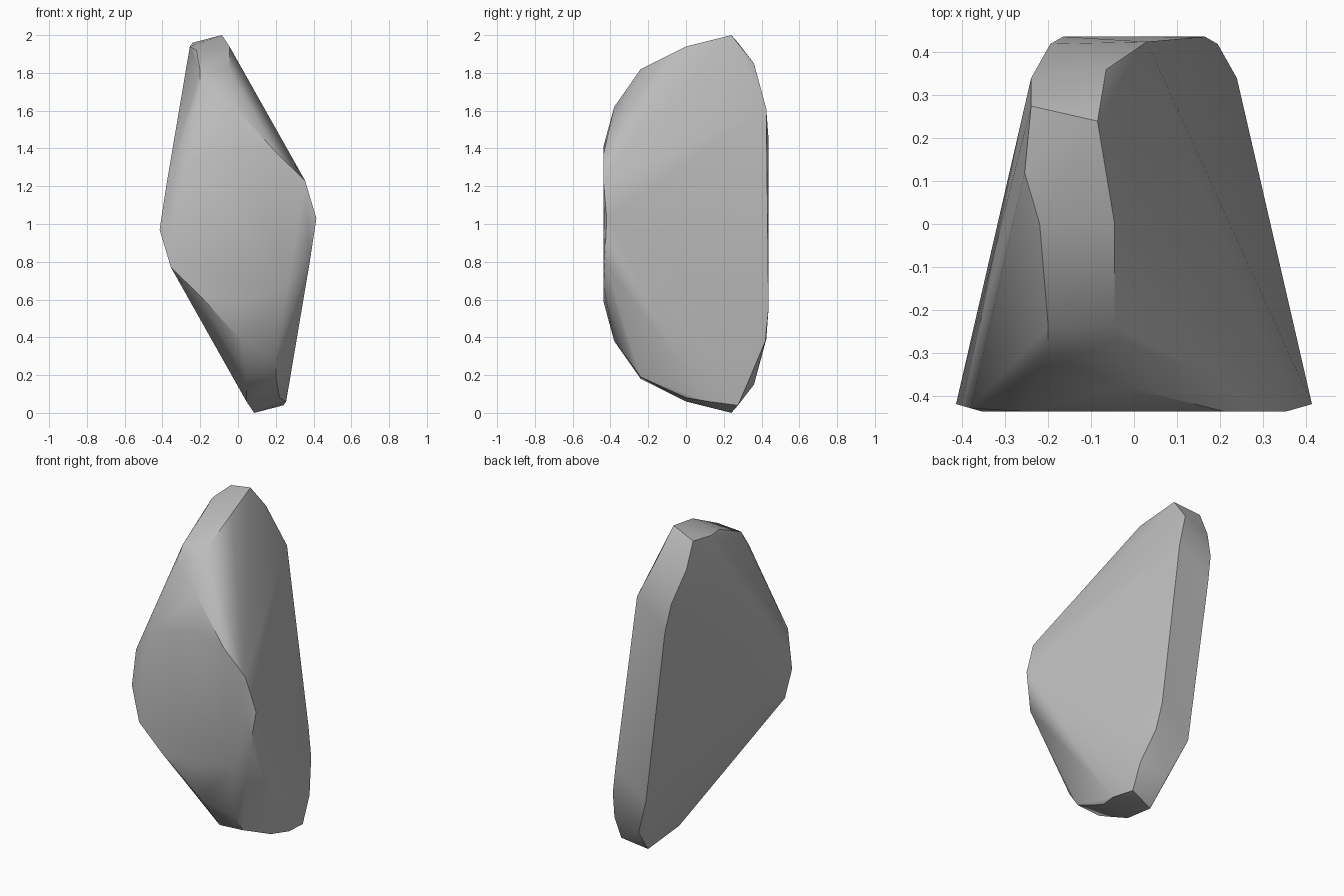
import bpy
import bmesh
import math
from mathutils import Vector

# Remove the default cube
cube = bpy.data.objects.get("Cube")
if cube:
    bpy.data.objects.remove(cube, do_unlink=True)


def flat_material(name, colour):
    """One plain colour, visible in the viewport and in a render."""
    material = bpy.data.materials.new(name)
    material.use_nodes = True
    material.diffuse_color = colour
    shader = material.node_tree.nodes["Principled BSDF"]
    shader.inputs["Base Color"].default_value = colour
    shader.inputs["Roughness"].default_value = 1
    return material


# Chipped corners of the rock's upper half
front_rim = [(-.415, -.42, .97), (-.38, -.43, 1.2), (-.26, -.437, 1.33),
             (0, -.437, 1.41), (.21, -.437, 1.37), (.355, -.437, 1.23)]
crest_right = [(-.02, -.38, 1.62), (-.045, -.24, 1.82), (-.045, 0, 1.94),
               (-.085, .24, 2), (-.065, .36, 1.85), (.03, .425, 1.61)]
crest_left = [(-.2, -.31, 1.71), (-.2, -.24, 1.81), (-.22, 0, 1.92),
              (-.255, .12, 1.94), (-.24, .275, 1.96), (-.24, .34, 1.81),
              (-.195, .42, 1.62), (-.165, .437, 1.45)]
upper_half = front_rim + crest_right + crest_left


def half_turn(corner):
    """Opposite corner: the rock repeats after a half turn about the y axis."""
    x, y, z = corner
    return (-x, y, 2 - z)


# Wrap a convex skin around both halves
bm = bmesh.new()
for corner in upper_half:
    bm.verts.new(Vector(corner))
    bm.verts.new(Vector(half_turn(corner)))
hull = bmesh.ops.convex_hull(bm, input=bm.verts, use_existing_faces=False)
loose = [v for v in bm.verts if not v.link_faces]
bmesh.ops.delete(bm, geom=loose, context="VERTS")
bmesh.ops.recalc_face_normals(bm, faces=bm.faces)

mesh = bpy.data.meshes.new("rock")
bm.to_mesh(mesh)
bm.free()
rock = bpy.data.objects.new("rock", mesh)
bpy.context.collection.objects.link(rock)
mesh.materials.append(flat_material("stone grey", (.5, .5, .5, 1)))

# Soft facets with crisp main edges
bpy.ops.object.select_all(action="DESELECT")
rock.select_set(True)
bpy.context.view_layer.objects.active = rock
bpy.ops.object.shade_smooth_by_angle(angle=math.radians(30))
